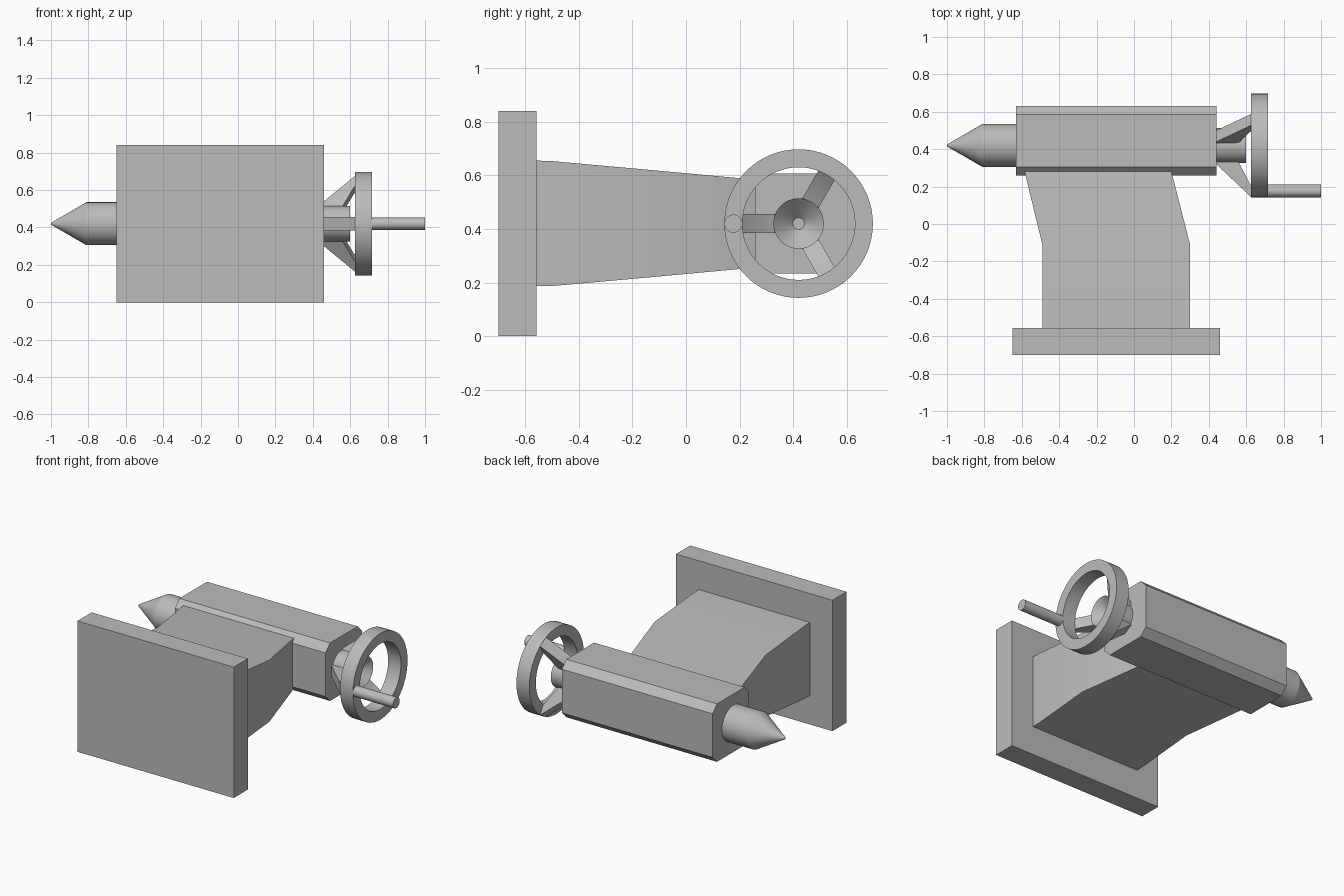
import bpy, bmesh, math

if "Cube" in bpy.data.objects:
    bpy.data.objects.remove(bpy.data.objects["Cube"])

# Single cast-metal grey
metal = bpy.data.materials.new("grey metal")
metal.use_nodes = True
GREY = (0.5, 0.5, 0.5, 1)
metal.diffuse_color = GREY
metal.node_tree.nodes["Principled BSDF"].inputs["Base Color"].default_value = GREY

AXIS = 0.42          # y and z of the spindle axis


def finish(name, bm):
    bmesh.ops.recalc_face_normals(bm, faces=bm.faces)
    mesh = bpy.data.meshes.new(name)
    bm.to_mesh(mesh)
    bm.free()
    obj = bpy.data.objects.new(name, mesh)
    mesh.materials.append(metal)
    bpy.context.collection.objects.link(obj)
    bpy.ops.object.select_all(action='DESELECT')
    obj.select_set(True)
    bpy.context.view_layer.objects.active = obj
    bpy.ops.object.shade_smooth_by_angle(angle=math.radians(30))
    return obj


def loft(name, rings, closed=False):
    """Skin equal-sized rings of points; cap the ends unless closed."""
    bm = bmesh.new()
    loops = [[bm.verts.new(p) for p in ring] for ring in rings]
    pairs = list(zip(loops, loops[1:]))
    if closed:
        pairs.append((loops[-1], loops[0]))
    else:
        bm.faces.new(loops[0])
        bm.faces.new(loops[-1])
    n = len(loops[0])
    for a, b in pairs:
        for i in range(n):
            j = (i + 1) % n
            bm.faces.new((a[i], a[j], b[j], b[i]))
    return finish(name, bm)


def lathe(name, profile, y=AXIS, closed=False, sides=64):
    """Spin (x, radius) points about a line parallel to x."""
    turns = [math.tau * i / sides for i in range(sides)]
    rings = [[(x, y + r * math.cos(t), AXIS + r * math.sin(t)) for t in turns]
             for x, r in profile]
    return loft(name, rings, closed)


def rect(y, x0, x1, z0, z1):
    return [(x0, y, z0), (x1, y, z0), (x1, y, z1), (x0, y, z1)]


# Mounting plate and the cranked, tapering arm
loft("mounting_plate", [rect(y, -0.65, 0.46, 0, 0.84) for y in (-0.70, -0.557)])
loft("arm", [rect(-0.56, -0.49, 0.30, 0.187, 0.655),
             rect(-0.50, -0.49, 0.30, 0.187, 0.653),
             rect(-0.11, -0.49, 0.30, 0.222, 0.618),
             rect(0.28, -0.585, 0.20, 0.258, 0.582)])

# Spindle housing: square bar with chamfered long edges
half, flat = 0.186, 0.14
corners = [(half, -flat), (half, flat), (flat, half), (-flat, half),
           (-half, flat), (-half, -flat), (-flat, -half), (flat, -half)]
loft("housing", [[(x, 0.445 + a, AXIS + b) for a, b in corners]
                 for x in (-0.63, 0.44)])

# Pointed centre
lathe("pointed_centre", [(-0.60, 0.115), (-0.81, 0.115), (-0.998, 0.006), (-1.0, 0.002)])

# Handwheel: dished hub, rim and crank handle
lathe("wheel_hub", [(0.43, 0.094), (0.60, 0.094), (0.53, 0.022)])
lathe("wheel_rim", [(0.625, 0.21), (0.625, 0.277), (0.716, 0.277), (0.716, 0.21)],
      closed=True)
lathe("crank_handle", [(0.66, 0.034), (1.0, 0.034)], y=0.177, sides=32)

# Three sloping spokes
side = [(0.44, 0.085), (0.44, 0.10), (0.625, 0.275), (0.64, 0.22),
        (0.62, 0.205), (0.56, 0.09)]
for k in range(3):
    a = math.pi + k * math.tau / 3
    c, s = math.cos(a), math.sin(a)
    loft("wheel_spoke_%d" % (k + 1),
         [[(x, AXIS + r * c - w * s, AXIS + r * s + w * c) for x, r in side]
          for w in (-0.035, 0.035)])
